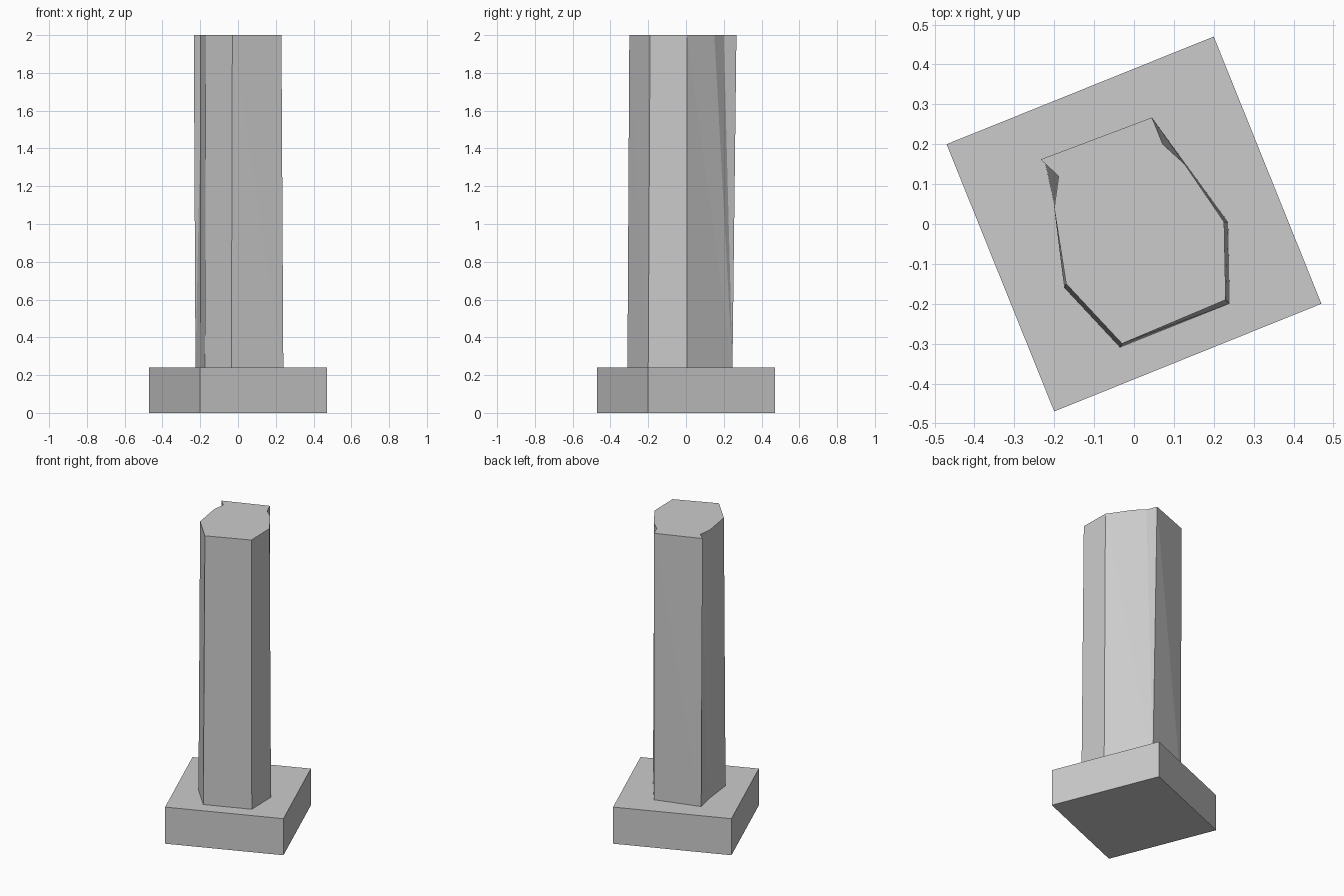
import bpy, bmesh
from math import atan2, hypot

if "Cube" in bpy.data.objects:
    bpy.data.objects.remove(bpy.data.objects["Cube"])


def new_object(name, bm):
    bmesh.ops.recalc_face_normals(bm, faces=bm.faces)
    mesh = bpy.data.meshes.new(name)
    bm.to_mesh(mesh)
    bm.free()
    obj = bpy.data.objects.new(name, mesh)
    bpy.context.collection.objects.link(obj)
    return obj


BASE_H, TOP = 0.24, 2.0

# Square plinth, turned about the vertical axis
bm = bmesh.new()
bmesh.ops.create_cube(bm, size=1)
side = hypot(0.67, 0.27)
bmesh.ops.scale(bm, vec=(side, side, BASE_H), verts=bm.verts)
bmesh.ops.translate(bm, vec=(0, 0, BASE_H / 2), verts=bm.verts)
base = new_object("plinth", bm)
base.rotation_euler.z = atan2(0.27, 0.67)

# Chipped shaft: each top corner is paired with the foot corner below it
foot = [(0.06, 0.246), (0.236, 0.005), (0.24, -0.2), (-0.035, -0.31),
        (-0.175, -0.16), (-0.2, 0.05), (-0.225, 0.164)]
head = [(0.045, 0.267, 0), (0.072, 0.2, 0), (0.127, 0.15, 0),
        (0.226, 0.005, 1), (0.23, -0.19, 2), (-0.03, -0.3, 3),
        (-0.17, -0.15, 4), (-0.2, 0.04, 5),
        (-0.189, 0.12, 6), (-0.234, 0.162, 6)]
bm = bmesh.new()
low = [bm.verts.new((x, y, BASE_H)) for x, y in foot]
high = [bm.verts.new((x, y, TOP)) for x, y, _ in head]
for i in range(len(head)):
    j = (i + 1) % len(head)
    a, b = low[head[i][2]], low[head[j][2]]
    bm.faces.new((high[i], high[j], a))
    if a is not b:
        bm.faces.new((high[j], b, a))
bm.faces.new(high)
bm.faces.new(low)
new_object("shaft", bm)
